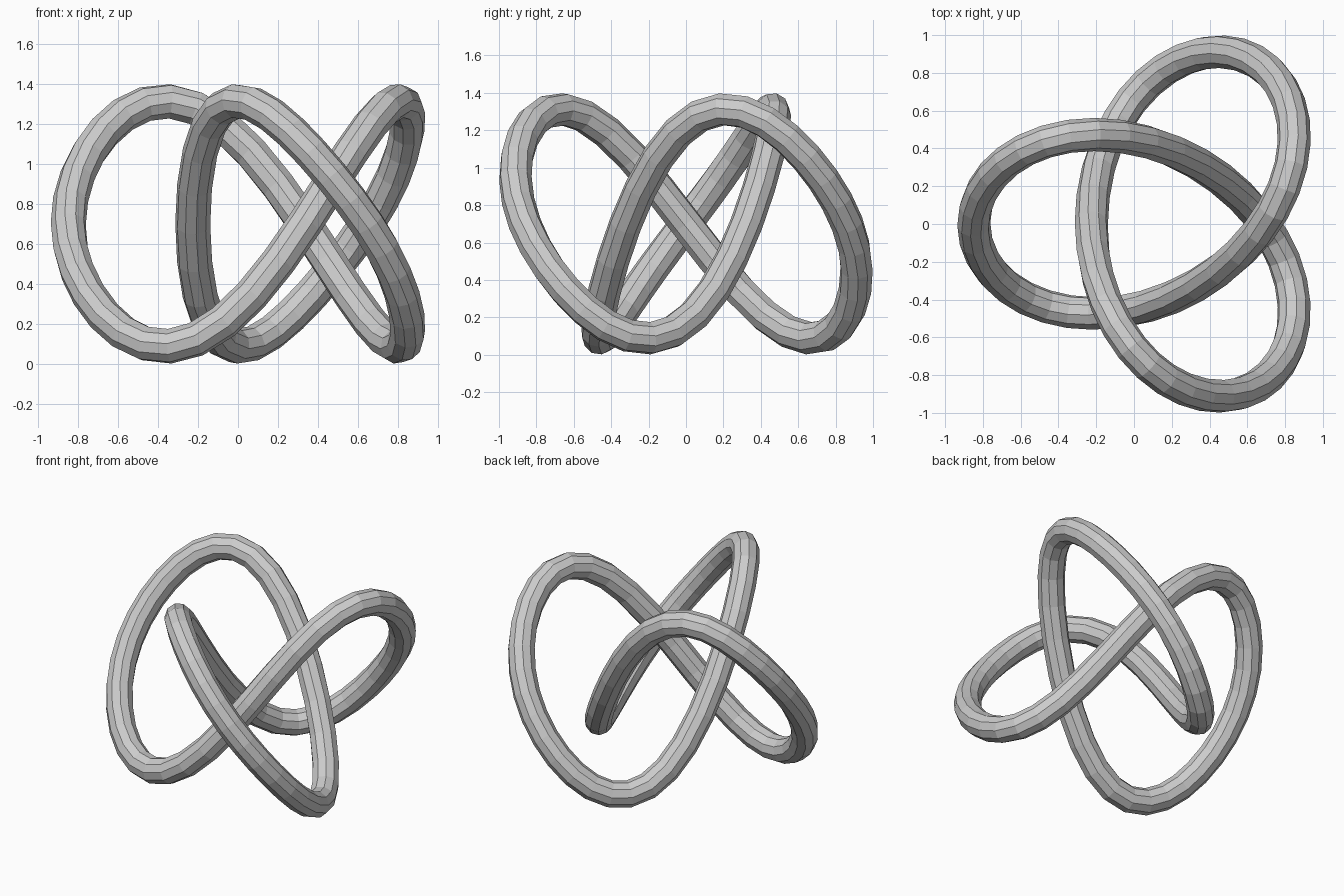
import bpy
from math import sin, cos, tau

cube = bpy.data.objects.get("Cube")
if cube:
    bpy.data.objects.remove(cube)

SEGMENTS = 72
TUBE = 0.088
OUTER, INNER = 0.684, 0.311   # lobe harmonics
RISE, SKEW = 0.598, 0.068     # height harmonics

# Plain grey finish
grey = bpy.data.materials.new("grey")
grey.use_nodes = True
colour = (0.6, 0.6, 0.6, 1)
grey.diffuse_color = colour
grey.node_tree.nodes["Principled BSDF"].inputs["Base Color"].default_value = colour


def knot_point(t):
    """Centre line of a three-lobed knot."""
    return (0.147 - OUTER * cos(2 * t) - INNER * cos(t),
            OUTER * sin(2 * t) - INNER * sin(t),
            0.7 + RISE * sin(3 * t) - SKEW * sin(6 * t))


# Closed path swept with a round tube
path = bpy.data.curves.new("knot_tube", "CURVE")
path.dimensions = "3D"
path.bevel_depth = TUBE
path.bevel_resolution = 3
spline = path.splines.new("POLY")
spline.points.add(SEGMENTS - 1)
for i, point in enumerate(spline.points):
    point.co = (*knot_point(tau * i / SEGMENTS), 1)
spline.use_cyclic_u = True
spline.use_smooth = False
path.materials.append(grey)

knot = bpy.data.objects.new("knot_tube", path)
bpy.context.collection.objects.link(knot)
